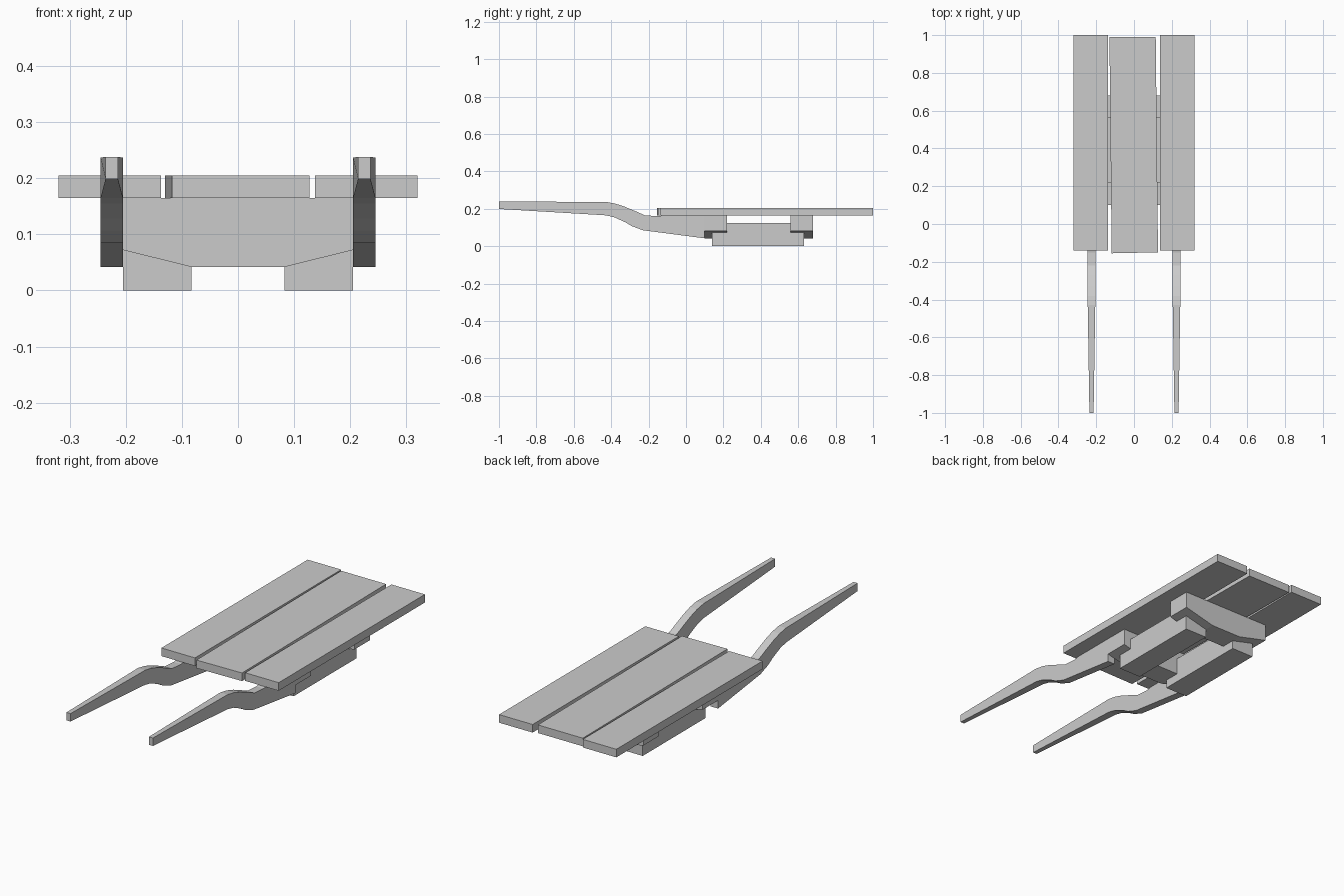
import bpy
import bmesh
from mathutils import Vector

cube = bpy.data.objects.get("Cube")
if cube:
    bpy.data.objects.remove(cube, do_unlink=True)

grey = bpy.data.materials.new("light_grey")
grey.use_nodes = True
COLOUR = (0.6, 0.6, 0.6, 1)
grey.diffuse_color = COLOUR
grey.node_tree.nodes["Principled BSDF"].inputs["Base Color"].default_value = COLOUR


def prism(name, profile, axis, start, end, shape=None):
    """Extrude a 2D profile along x, y or z, with an optional vertex reshaping."""
    def place(p, d):
        return Vector({"x": (d, *p), "y": (p[0], d, p[1]), "z": (*p, d)}[axis])

    bm = bmesh.new()
    face = bm.faces.new([bm.verts.new(place(p, start)) for p in profile])
    moved = bmesh.ops.extrude_face_region(bm, geom=[face])["geom"]
    offset = place((0, 0), end - start)
    bmesh.ops.translate(bm, vec=offset,
                        verts=[v for v in moved if isinstance(v, bmesh.types.BMVert)])
    if shape:
        for v in bm.verts:
            shape(v.co)
    bmesh.ops.recalc_face_normals(bm, faces=bm.faces)
    mesh = bpy.data.meshes.new(name)
    bm.to_mesh(mesh)
    bm.free()
    mesh.materials.append(grey)
    obj = bpy.data.objects.new(name, mesh)
    bpy.context.collection.objects.link(obj)
    return obj


def rect(a, b, c, d):
    return [(a, b), (c, b), (c, d), (a, d)]


# Deck planks, the middle one slightly askew
DECK_LOW, DECK_TOP = 0.165, 0.205
prism("middle_plank", [(-0.118, -0.155), (0.127, -0.15), (0.115, 0.99), (-0.13, 0.99)],
      "z", DECK_LOW, DECK_TOP)

# Cross beams with bevelled lower ends
beam = [(-0.245, DECK_LOW), (-0.245, 0.082), (-0.083, 0.042),
        (0.083, 0.042), (0.245, 0.082), (0.245, DECK_LOW)]
for name, y in (("front_beam", 0.1), ("rear_beam", 0.56)):
    prism(name, beam, "y", y, y + 0.12)

# Stepped runner that slots between the beams
runner = [(0.14, 0), (0.63, 0), (0.63, 0.072), (0.56, 0.072),
          (0.56, 0.125), (0.22, 0.125), (0.22, 0.072), (0.14, 0.072)]

# Curved handle outline
handle = [(-1, 0.238), (-0.43, 0.237), (-0.38, 0.228), (-0.33, 0.212), (-0.27, 0.187),
          (-0.22, 0.165), (-0.15, 0.16), (-0.12, 0.165), (0.1, 0.165), (0.1, 0.042),
          (-0.23, 0.085), (-0.29, 0.107), (-0.325, 0.128), (-0.385, 0.155),
          (-0.43, 0.165), (-1, 0.199)]


def narrow_tip(co):
    if co.y < -0.9:
        centre = 0.225 if co.x > 0 else -0.225
        co.x = centre + (co.x - centre) * 0.55


for side, s in (("left", 1), ("right", -1)):
    prism(side + "_plank", rect(s * 0.137, -0.14, s * 0.32, 1), "z", DECK_LOW, DECK_TOP)
    prism(side + "_runner", runner, "x", s * 0.083, s * 0.205)
    prism(side + "_handle", handle, "x", s * 0.205, s * 0.245, narrow_tip)
